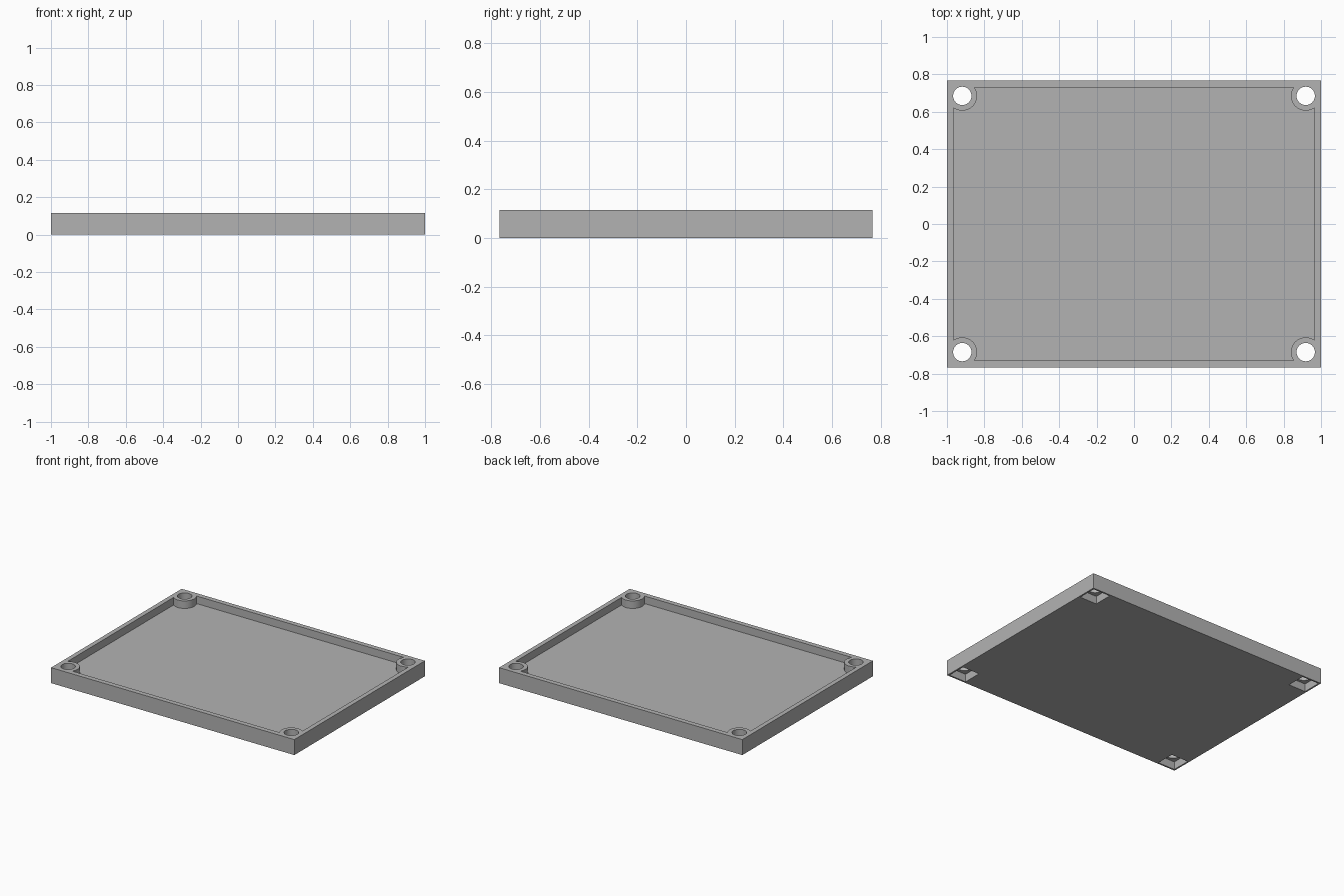
import bpy

cube = bpy.data.objects.get("Cube")
if cube:
    bpy.data.objects.remove(cube, do_unlink=True)

# Main dimensions
HALF_X, HALF_Y, HEIGHT = 1.0, 0.767, 0.115
INNER_X, INNER_Y, FLOOR = 0.966, 0.73, 0.059
HOLE_X, HOLE_Y = 0.918, 0.685
BOSS_R, HOLE_R = 0.079, 0.049
POCKET, POCKET_DEPTH = 0.07, 0.058

grey = bpy.data.materials.new("light_grey")
grey.use_nodes = True
colour = (0.45, 0.45, 0.45, 1)
grey.diffuse_color = colour
grey.node_tree.nodes["Principled BSDF"].inputs["Base Color"].default_value = colour


def box(name, x, y, half_x, half_y, z0, z1):
    bpy.ops.mesh.primitive_cube_add(size=2, location=(x, y, (z0 + z1) / 2))
    ob = bpy.context.object
    ob.name = name
    ob.scale = (half_x, half_y, (z1 - z0) / 2)
    bpy.ops.object.transform_apply(location=True, scale=True)
    return ob


def cylinder(name, x, y, radius, z0, z1):
    bpy.ops.mesh.primitive_cylinder_add(vertices=64, radius=radius, depth=z1 - z0,
                                        location=(x, y, (z0 + z1) / 2))
    ob = bpy.context.object
    ob.name = name
    bpy.ops.object.transform_apply(location=True)
    return ob


def cut(target, cutter):
    mod = target.modifiers.new("cut", "BOOLEAN")
    mod.operation = "DIFFERENCE"
    mod.solver = "EXACT"
    mod.object = cutter
    bpy.context.view_layer.objects.active = target
    bpy.ops.object.modifier_apply(modifier=mod.name)
    bpy.data.objects.remove(cutter, do_unlink=True)


corners = [(sx * HOLE_X, sy * HOLE_Y) for sx in (-1, 1) for sy in (-1, 1)]

# Tray block, and a cavity that leaves a round boss standing in each corner
tray = box("tray", 0, 0, HALF_X, HALF_Y, 0, HEIGHT)
cavity = box("cavity_cutter", 0, 0, INNER_X, INNER_Y, FLOOR, HEIGHT + 0.1)
for x, y in corners:
    cut(cavity, cylinder("boss", x, y, BOSS_R, 0, HEIGHT + 0.2))
cut(tray, cavity)

# Screw holes through the bosses, with square nut pockets underneath
for x, y in corners:
    cut(tray, cylinder("hole_cutter", x, y, HOLE_R, -0.1, HEIGHT + 0.1))
    cut(tray, box("pocket_cutter", x, y, POCKET, POCKET, -0.1, POCKET_DEPTH))

tray.data.materials.clear()
tray.data.materials.append(grey)
for face in tray.data.polygons:
    face.material_index = 0
bpy.ops.object.select_all(action="DESELECT")
tray.select_set(True)
bpy.context.view_layer.objects.active = tray
bpy.ops.object.shade_smooth_by_angle()
